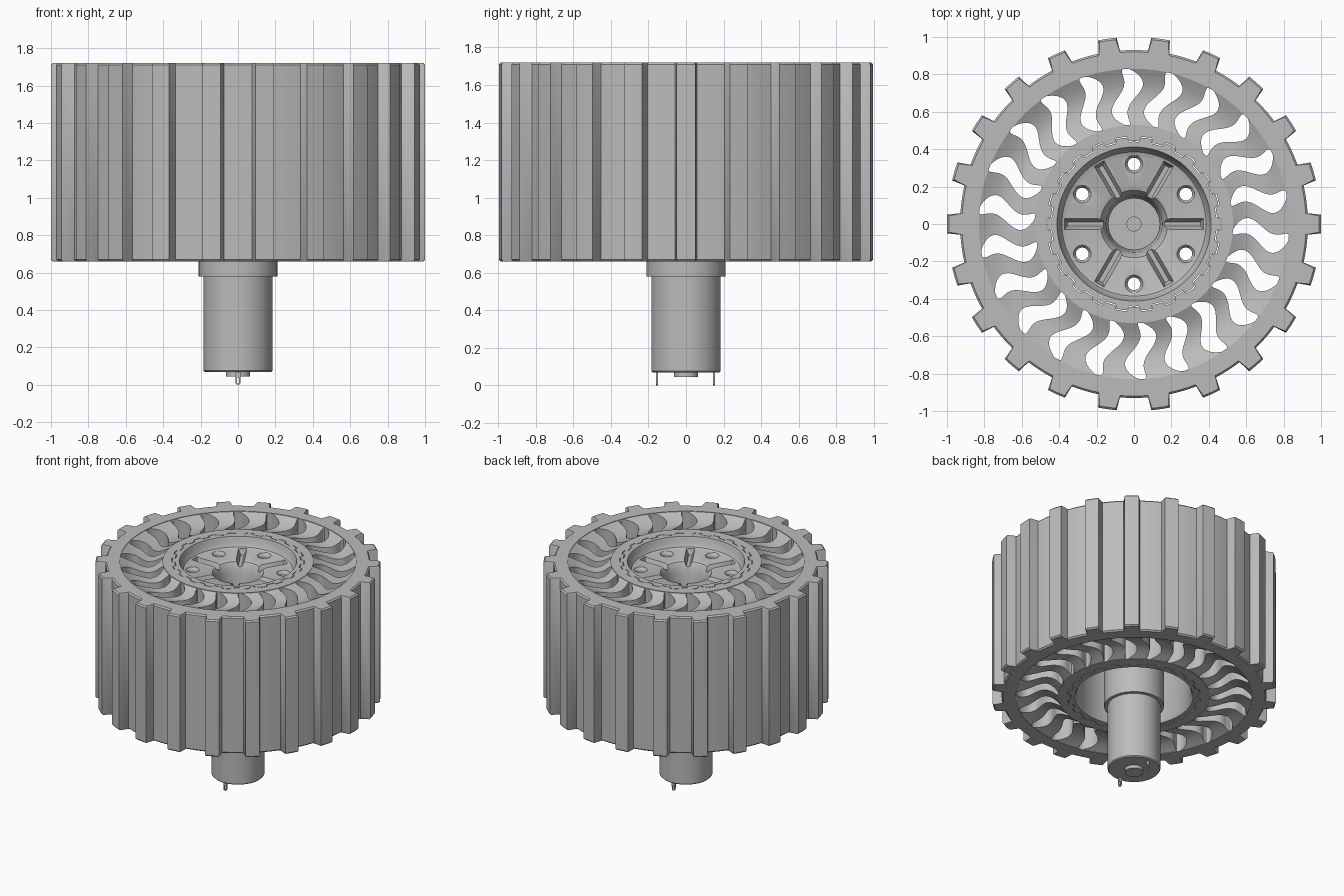
import bpy, bmesh
from math import sin, cos, pi, tau, radians
from mathutils import Matrix, Vector

if "Cube" in bpy.data.objects:
    bpy.data.objects.remove(bpy.data.objects["Cube"], do_unlink=True)

grey = bpy.data.materials.new("plain_grey")
grey.use_nodes = True
grey.diffuse_color = (0.5, 0.5, 0.5, 1)
grey.node_tree.nodes["Principled BSDF"].inputs["Base Color"].default_value = (0.5, 0.5, 0.5, 1)

LOW, HIGH = 0.66, 1.72
COUNT = 22
PITCH = tau / COUNT


def add_loft(bm, loops, wrap=False, caps=False):
    """Join matching closed loops with quads."""
    rings = [[bm.verts.new(p) for p in loop] for loop in loops]
    pairs = list(zip(rings, rings[1:])) + ([(rings[-1], rings[0])] if wrap else [])
    n = len(rings[0])
    for a, b in pairs:
        for i in range(n):
            j = (i + 1) % n
            bm.faces.new((a[i], a[j], b[j], b[i]))
    if caps:
        bm.faces.new(rings[0])
        bm.faces.new(rings[-1])


def finish(name, bm):
    bmesh.ops.recalc_face_normals(bm, faces=bm.faces)
    mesh = bpy.data.meshes.new(name)
    bm.to_mesh(mesh)
    bm.free()
    mesh.materials.append(grey)
    ob = bpy.data.objects.new(name, mesh)
    bpy.context.collection.objects.link(ob)
    return ob


def smooth(ob):
    bpy.ops.object.select_all(action='DESELECT')
    ob.select_set(True)
    bpy.context.view_layer.objects.active = ob
    bpy.ops.object.shade_smooth_by_angle(angle=radians(30))


def loft(name, loops, **kw):
    bm = bmesh.new()
    add_loft(bm, loops, **kw)
    return finish(name, bm)


def circle(r, z, n=96, x=0, y=0):
    return [(x + r * cos(tau * i / n), y + r * sin(tau * i / n), z) for i in range(n)]


def gear(root, tip, half_root, half_tip, z):
    """Toothed loop; equal radii give a plain circle with matching points."""
    pts = []
    for k in range(COUNT):
        c = k * PITCH
        for i in range(3):
            a = c + half_tip * (i - 1)
            pts.append((tip * cos(a), tip * sin(a), z))
        for i in range(5):
            a = c + half_root + (PITCH - 2 * half_root) * i / 4
            pts.append((root * cos(a), root * sin(a), z))
    return pts


def turned(name, profile, n=96):
    return loft(name, [circle(r, z, n) for r, z in profile], caps=True)


# Tyre with straight tread bars and softly bevelled rims
def tyre_outer(inset, z):
    return gear(0.93 - inset, 1.0 - inset, 0.062, 0.05 - inset * 0.6, z)


def tyre_inner(z):
    return gear(0.83, 0.83, 0.062, 0.05, z)


smooth(loft("tyre", [tyre_inner(HIGH), tyre_outer(0.01, HIGH), tyre_outer(0, HIGH - 0.01),
                     tyre_outer(0, LOW + 0.01), tyre_outer(0.01, LOW), tyre_inner(LOW)], wrap=True))


# Ring around the hub, keyed on its inside
def keyed(offset, z):
    return gear(0.445 + offset, 0.468 + offset, PITCH / 4 + 0.012, PITCH / 4 - 0.012, z)


def plain(r, z):
    return gear(r, r, PITCH / 4 + 0.012, PITCH / 4 - 0.012, z)


smooth(loft("spoke_ring", [keyed(0, HIGH), plain(0.53, HIGH),
                           plain(0.53, LOW), keyed(0, LOW)], wrap=True))

# Wavy flexible spokes, each hollowed a little between the two rings
bm = bmesh.new()
STEPS, ACROSS = 24, 6
for k in range(COUNT):
    loops = []
    for s in range(STEPS + 1):
        t = (1 - cos(pi * s / STEPS)) / 2
        r = 0.527 + 0.306 * t
        gap = (0.040 + 0.016 * t) * max(0, 1 - abs(2 * t - 1) ** 3.5) ** 0.5
        wave = 0.042 * sin(tau * t) / r
        mid = k * PITCH + radians(3.3) + wave
        half = PITCH / 2 - gap / r
        dip = 0.05 * sin(pi * t)
        angles = [mid + half * (2 * i / ACROSS - 1) for i in range(ACROSS + 1)]
        top = [(r * cos(a), r * sin(a), HIGH - 0.002 - dip) for a in angles]
        low = [(r * cos(a), r * sin(a), LOW + 0.002 + dip) for a in reversed(angles)]
        loops.append(top + low)
    add_loft(bm, loops, caps=True)
smooth(finish("spokes", bm))

# Keyed collar of the hub, sitting inside the spoke ring
smooth(loft("hub_collar", [plain(0.425, HIGH), keyed(-0.005, HIGH), keyed(-0.005, LOW),
                           plain(0.425, LOW)], wrap=True))

# Hub: dished face on top, deep hollow underneath, sunken centre
face = [(0.43, LOW), (0.43, HIGH), (0.412, HIGH), (0.405, 1.70), (0.398, 1.67),
        (0.385, 1.65), (0.36, 1.64), (0.20, 1.64), (0.18, 1.632), (0.165, 1.61),
        (0.15, 1.56), (0.138, 1.44), (0.02, 1.44)]
under = [(0.02, 1.38), (0.205, 1.38), (0.215, 1.56), (0.395, 1.56), (0.40, 0.69), (0.415, LOW)]
hub = loft("hub", [circle(r, z) for r, z in face + under], wrap=True)

# Cutters for bolt holes and radial grooves
bm = bmesh.new()
for k in range(6):
    a = tau * k / 6
    turn = Matrix.Rotation(a, 3, 'Z')
    x, y = 0.32 * cos(a + pi / 6), 0.32 * sin(a + pi / 6)
    add_loft(bm, [circle(r, z, 24, x, y) for r, z in
                  ((0.034, 1.5), (0.034, 1.62), (0.048, 1.641), (0.048, 1.68))], caps=True)
    groove = []
    for w, inner, outer, z in ((0.012, 0.15, 0.355, 1.603), (0.03, 0.15, 0.372, 1.641),
                               (0.03, 0.15, 0.372, 1.66)):
        groove.append([turn @ Vector(p) for p in
                       ((inner, -w, z), (outer, -w, z), (outer, w, z), (inner, w, z))])
    add_loft(bm, groove, caps=True)
cutter = finish("hub_cutter", bm)
cutter.hide_render = True
cut = hub.modifiers.new("cut", 'BOOLEAN')
cut.operation = 'DIFFERENCE'
cut.solver = 'EXACT'
cut.object = cutter
bpy.context.view_layer.objects.active = hub
bpy.ops.object.modifier_apply(modifier=cut.name)
bpy.data.objects.remove(cutter, do_unlink=True)
smooth(hub)

# Drive shaft, motor sleeve, motor can and rear bearing
smooth(turned("drive_shaft", [(0.04, 1.36), (0.04, 1.45)], 32))
smooth(turned("motor_sleeve", [(0.21, 0.58), (0.21, 1.40)]))
smooth(turned("motor_can", [(0.178, 0.07), (0.185, 0.077), (0.185, 0.60)]))
smooth(turned("rear_bearing", [(0.065, 0.045), (0.065, 0.08)], 48))


# Motor terminals: thin tabs with a rounded end and an eyelet
def tab_loop(r, y, rise):
    n = 24
    return [(r * cos(tau * i / n), y, 0.014 + r * sin(tau * i / n) + (rise if i <= n // 2 else 0))
            for i in range(n)]


for side, y in (("front", -0.155), ("back", 0.15)):
    smooth(loft(side + "_terminal", [tab_loop(0.014, y - 0.005, 0.05), tab_loop(0.014, y + 0.005, 0.05),
                                     tab_loop(0.006, y + 0.005, 0.02), tab_loop(0.006, y - 0.005, 0.02)],
                wrap=True))
